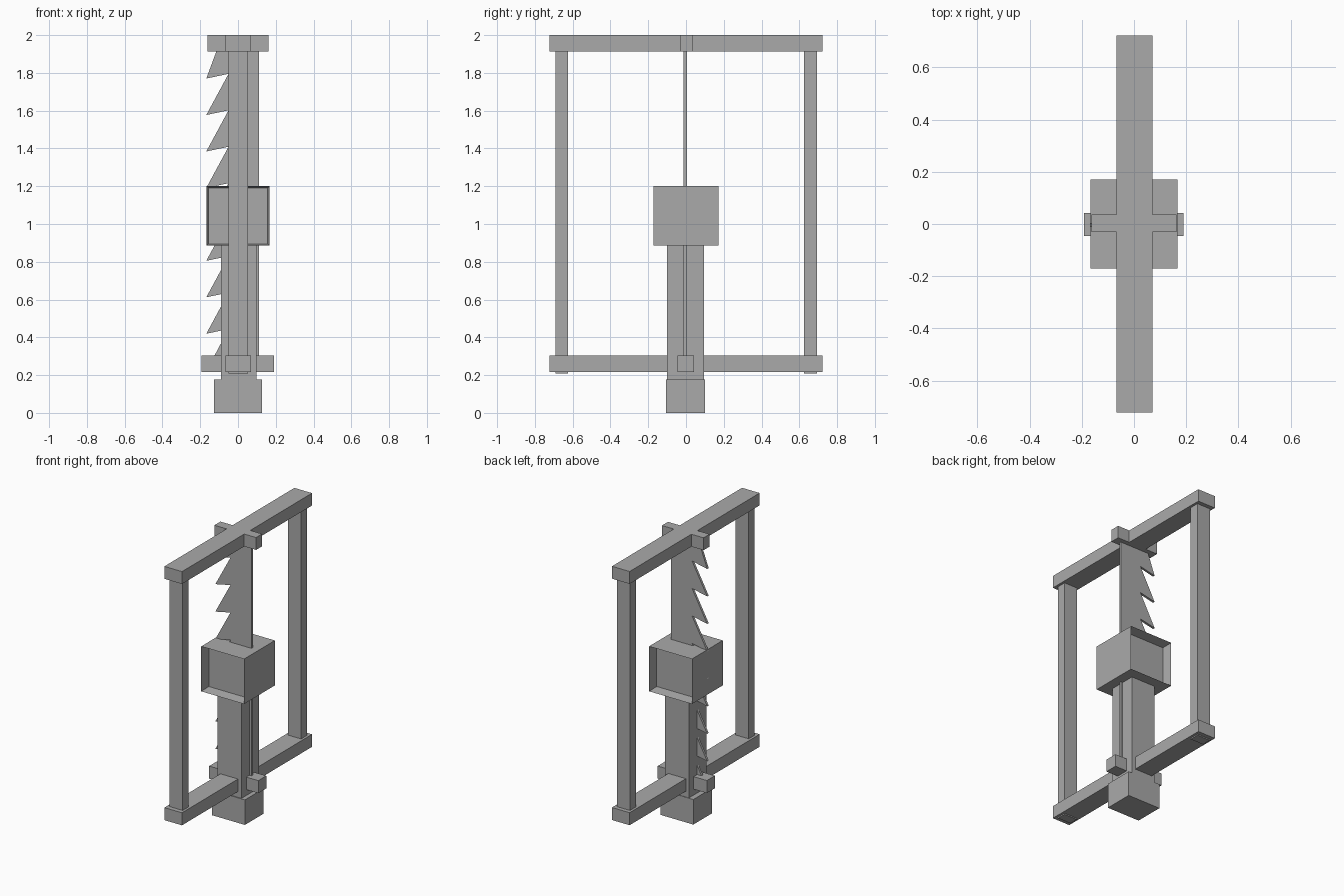
import bpy
import bmesh

cube = bpy.data.objects.get("Cube")
if cube:
    bpy.data.objects.remove(cube, do_unlink=True)

# Single plain grey
grey = bpy.data.materials.new("plain grey")
grey.use_nodes = True
colour = (0.4, 0.4, 0.4, 1)
grey.diffuse_color = colour
grey.node_tree.nodes["Principled BSDF"].inputs["Base Color"].default_value = colour


def add_object(name, bm):
    bmesh.ops.recalc_face_normals(bm, faces=bm.faces)
    mesh = bpy.data.meshes.new(name)
    bm.to_mesh(mesh)
    bm.free()
    mesh.materials.append(grey)
    obj = bpy.data.objects.new(name, mesh)
    bpy.context.collection.objects.link(obj)
    return obj


def box_mesh(x, y, z):
    """Box from (min, max) pairs on each axis."""
    bm = bmesh.new()
    bmesh.ops.create_cube(bm, size=1)
    for v in bm.verts:
        v.co = [lo if c < 0 else hi for c, (lo, hi) in zip(v.co, (x, y, z))]
    return bm


def box(name, x, y, z):
    return add_object(name, box_mesh(x, y, z))


# Rectangular frame: long rails, short cross rails and end posts
LOWER, UPPER = (0.217, 0.305), (1.913, 2.0)
for level, z in (("lower", LOWER), ("upper", UPPER)):
    box(level + "_rail", (-0.067, 0.07), (-0.722, 0.722), z)
box("lower_cross_rail", (-0.192, 0.19), (-0.046, 0.043), LOWER)
box("upper_cross_rail", (-0.162, 0.162), (-0.031, 0.036), UPPER)
box("front_post", (-0.05, 0.053), (-0.69, -0.625), (0.209, 1.93))
box("back_post", (-0.05, 0.053), (0.625, 0.693), (0.209, 1.93))

# Base and central column
box("base_block", (-0.127, 0.128), (-0.106, 0.1), (0, 0.176))
box("column", (-0.09, 0.097), (-0.1, 0.096), (0.16, 0.95))

# Sliding housing with recessed front and back panels
bm = box_mesh((-0.166, 0.167), (-0.171, 0.171), (0.885, 1.201))
bm.normal_update()
ends = [f for f in bm.faces if abs(f.normal.y) > 0.9]
bmesh.ops.inset_individual(bm, faces=ends, thickness=0.014, depth=0)
for f in ends:
    side = 1 if f.normal.y > 0 else -1
    for v in f.verts:
        v.co.y -= 0.07 * side
add_object("housing", bm)

# Ratchet blade: straight back edge, hooked teeth along the other edge
TIP, ROOT, BACK, PITCH = -0.168, -0.05, 0.112, 0.193
outline = [(BACK, 0.24), (BACK, 1.94), (-0.105, 1.94)]
for i in range(8):
    tip_z = 1.77 - PITCH * i
    outline += [(TIP, tip_z), (ROOT, tip_z + 0.025)]
outline.append((-0.158, 0.24))

bm = bmesh.new()
face = bm.faces.new([bm.verts.new((x, -0.012, z)) for x, z in outline])
result = bmesh.ops.extrude_face_region(bm, geom=[face])
moved = [g for g in result["geom"] if isinstance(g, bmesh.types.BMVert)]
bmesh.ops.translate(bm, verts=moved, vec=(0, 0.016, 0))
add_object("toothed_blade", bm)
